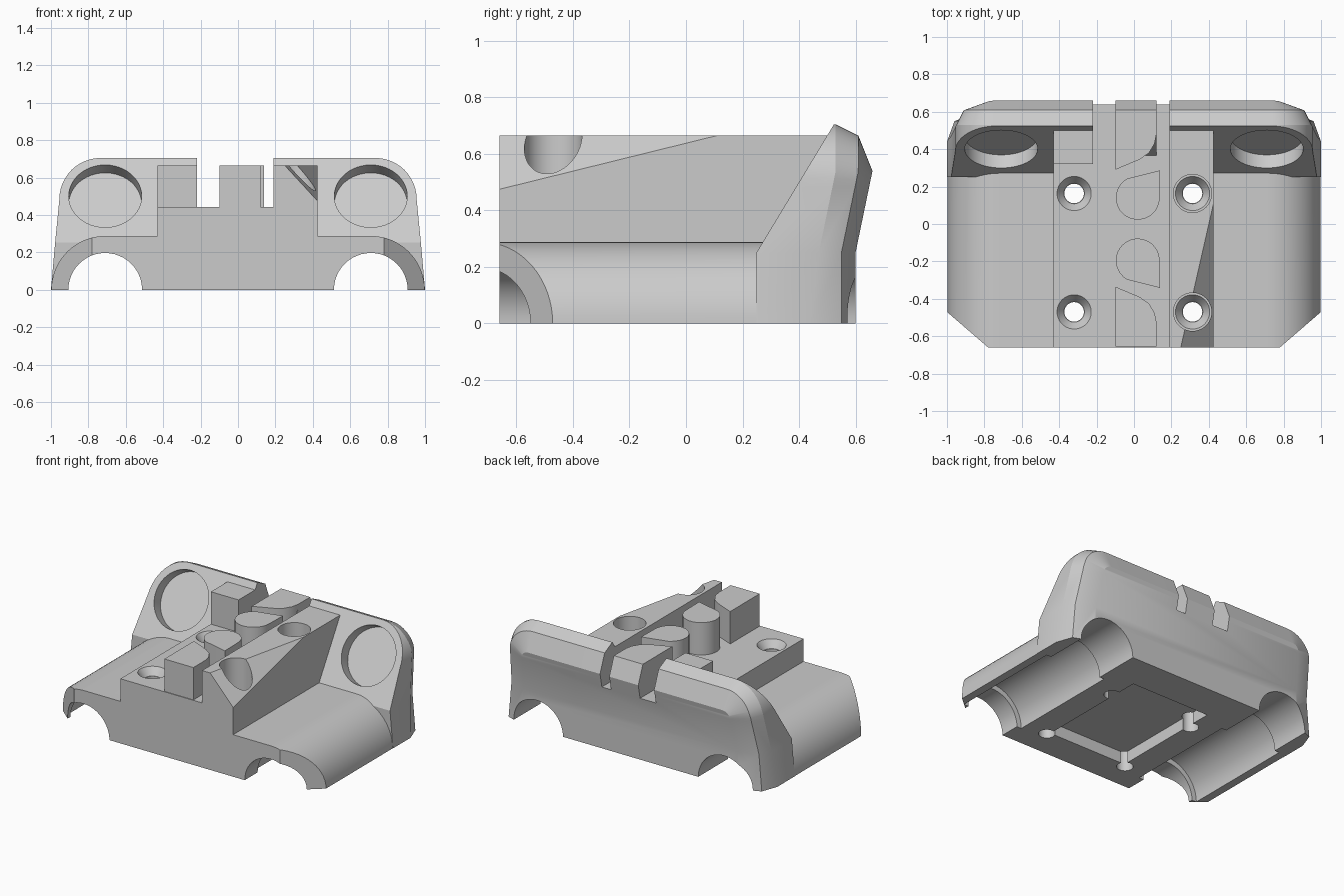
import bpy, bmesh
from math import sin, cos, pi, radians, atan2
from mathutils import Vector, Matrix

default = bpy.data.objects.get("Cube")
if default:
    bpy.data.objects.remove(default, do_unlink=True)

grey = bpy.data.materials.new("plain grey")
grey.use_nodes = True
grey.diffuse_color = (0.6, 0.6, 0.6, 1)
grey.node_tree.nodes["Principled BSDF"].inputs["Base Color"].default_value = (0.6, 0.6, 0.6, 1)


def finish(name, bm):
    bmesh.ops.recalc_face_normals(bm, faces=bm.faces)
    mesh = bpy.data.meshes.new(name)
    bm.to_mesh(mesh)
    bm.free()
    mesh.materials.append(grey)
    ob = bpy.data.objects.new(name, mesh)
    bpy.context.collection.objects.link(ob)
    return ob


def prism(name, points, start, end, axis="z"):
    """Extrude a 2D outline along z (points x, y) or along y (points x, z)."""
    bm = bmesh.new()
    place = (lambda p, h: (p[0], p[1], h)) if axis == "z" else (lambda p, h: (p[0], h, p[1]))
    low, high = [[bm.verts.new(place(p, h)) for p in points] for h in (start, end)]
    bm.faces.new(low)
    bm.faces.new(high)
    n = len(points)
    for i in range(n):
        j = (i + 1) % n
        bm.faces.new((low[i], low[j], high[j], high[i]))
    return finish(name, bm)


def box(name, x0, x1, y0, y1, z0, z1):
    return prism(name, [(x0, y0), (x1, y0), (x1, y1), (x0, y1)], z0, z1)


def arc(cx, cy, r, a0, a1, steps):
    angles = [radians(a0 + (a1 - a0) * i / steps) for i in range(steps + 1)]
    return [(cx + r * cos(a), cy + r * sin(a)) for a in angles]


def cone(name, base, direction, r0, r1, length):
    bm = bmesh.new()
    turn = Vector(direction).to_track_quat("Z", "Y").to_matrix().to_4x4()
    matrix = Matrix.Translation(base) @ turn @ Matrix.Translation((0, 0, length / 2))
    bmesh.ops.create_cone(bm, cap_ends=True, segments=48, radius1=r0, radius2=r1,
                          depth=length, matrix=matrix)
    return finish(name, bm)


def cut(targets, cutter):
    cutter.hide_render = True
    for ob in targets:
        mod = ob.modifiers.new("cut", "BOOLEAN")
        mod.operation, mod.solver, mod.object = "DIFFERENCE", "EXACT", cutter
        bpy.context.view_layer.objects.active = ob
        bpy.ops.object.modifier_apply(modifier=mod.name)
    bpy.data.objects.remove(cutter, do_unlink=True)


def slice_off(ob, point, normal):
    bm = bmesh.new()
    bm.from_mesh(ob.data)
    res = bmesh.ops.bisect_plane(bm, geom=bm.verts[:] + bm.edges[:] + bm.faces[:], dist=1e-5,
                                 plane_co=point, plane_no=normal, clear_outer=True)
    bmesh.ops.holes_fill(bm, edges=[e for e in bm.edges if e.is_boundary], sides=0)
    bmesh.ops.recalc_face_normals(bm, faces=bm.faces)
    bm.to_mesh(ob.data)
    bm.free()


ROD, TOP, DECK, CLAMP = 0.71, 0.285, 0.443, 0.665

# Lower body with rounded rod housings and chamfered front corners
outline = arc(ROD, 0, 0.288, 0, 90, 16)
outline += [(-x, z) for x, z in reversed(outline)]
body = prism("lower_body", outline, -0.66, 0.35, "y")
for s in (1, -1):
    slice_off(body, (s * 0.78, -0.66, 0), (s * 0.19, -0.22, 0))

# Raised deck, ridge with a tapering outer chamfer, rear block
deck = box("centre_deck", -0.43, 0.425, -0.66, 0.5, 0.15, DECK)
ridge = box("side_ridge", 0.19, 0.425, -0.66, 0.52, 0.25, CLAMP)
a, b, c = Vector((0.25, -0.66, CLAMP)), Vector((0.425, -0.66, 0.475)), Vector((0.425, 0.11, CLAMP))
slice_off(ridge, a, (b - a).cross(c - a))
box("rear_block", -0.43, -0.22, 0.32, 0.52, 0.4, CLAMP)


# Rear wall: rounded outline lofted backwards, with bevelled rim and kinked back
def wall_ring(bm, y, inset):
    half = [(1 - inset, 0), (0.978 - inset, 0.25)]
    half += arc(0.735, 0.485, 0.22 - inset, 0, 90, 12)
    sides = []
    for s in (1, -1):
        verts = []
        for x, z in half:
            kink = 0.06 * min(1, max(0, (0.54 - z) / 0.29)) if y > 0.5 else 0
            if y > 0.5 and inset == 0 and z == 0:
                kink += 0.03
            verts.append(bm.verts.new((s * x, y - kink, z)))
        sides.append(verts)
    return sides


bm = bmesh.new()
rings = [wall_ring(bm, y, d) for y, d in ((0.25, 0), (0.53, 0), (0.61, 0.04), (0.66, 0.165))]
count = len(rings[0][0])
for near, far in zip(rings, rings[1:]):
    for side in (0, 1):
        for i in range(count - 1):
            bm.faces.new((near[side][i], near[side][i + 1], far[side][i + 1], far[side][i]))
    for i in (0, count - 1):
        bm.faces.new((near[0][i], near[1][i], far[1][i], far[0][i]))
for ring in (rings[0], rings[-1]):
    for i in range(count - 1):
        bm.faces.new((ring[0][i], ring[0][i + 1], ring[1][i + 1], ring[1][i]))
wall = finish("rear_wall", bm)
slope = Vector((0, -0.455, 0.275)).normalized()
slice_off(wall, (0, 0.25, 0.252), slope)

# Round pockets sunk square into the sloping wall
for s in (1, -1):
    mouth = Vector((s * ROD, 0.402, 0.5))
    cut([wall], cone("pocket_cutter", mouth + slope * 0.1, -slope, 0.195, 0.195, 0.18))

# Belt slots through the wall and the lowered middle
cut([wall], box("slot_cutter", -0.22, -0.1, 0.1, 0.8, DECK, 0.9))
cut([wall], box("slot_cutter", 0.12, 0.19, 0.1, 0.8, DECK, 0.9))
cut([wall], box("middle_cutter", -0.15, 0.15, 0.1, 0.8, CLAMP, 0.9))

# Rod bores with wider bearing seats
for s in (1, -1):
    cut([body, wall], cone("bore_cutter", (s * ROD, -0.8, 0), (0, 1, 0), 0.197, 0.197, 1.6))
    cut([body, wall], cone("seat_cutter", (s * ROD, -0.52, 0), (0, 1, 0), 0.232, 0.232, 0.8))

# Shallow recess underneath
cut([body, wall], box("recess_cutter", -0.3, 0.3, -0.45, 0.35, -0.1, 0.08))

# Four countersunk screw holes
for x in (-0.32, 0.313):
    for y in (-0.47, 0.163):
        cut([body, deck], cone("hole_cutter", (x, y, -0.1), (0, 0, 1), 0.052, 0.052, 0.8))
        cut([deck], cone("sink_cutter", (x, y, DECK - 0.05), (0, 0, 1), 0.055, 0.095, 0.055))
        if x > 0:
            cut([ridge], cone("well_cutter", (x, y, 0.2), (0, 0, 1), 0.102, 0.102, 0.7))

# Belt clamp: two end jaws and two teardrop posts
jaw = [(-0.1, 0.655), (0.12, 0.655), (0.12, 0.48), (0.11, 0.43), (0.08, 0.38), (0.03, 0.345), (-0.1, 0.29)]
prism("rear_jaw", [(x, min(y, 0.55)) for x, y in jaw], 0.4, CLAMP)
prism("front_jaw", [(x, -y if y > 0.6 else -y - 0.045) for x, y in jaw], 0.4, CLAMP)
drop = arc(0.02, 0, 0.117, 118, 360, 20) + [(0.14, 0.147)]
prism("rear_post", [(x, y + 0.14) for x, y in drop], 0.4, CLAMP)
prism("front_post", [(x, -y - 0.195) for x, y in drop], 0.4, CLAMP)

# Smooth curved faces, keep edges crisp
bpy.ops.object.select_all(action="DESELECT")
for ob in bpy.context.collection.objects:
    if ob.type == "MESH" and grey.name in ob.data.materials:
        ob.select_set(True)
        bpy.context.view_layer.objects.active = ob
bpy.ops.object.shade_smooth_by_angle(angle=radians(25))
